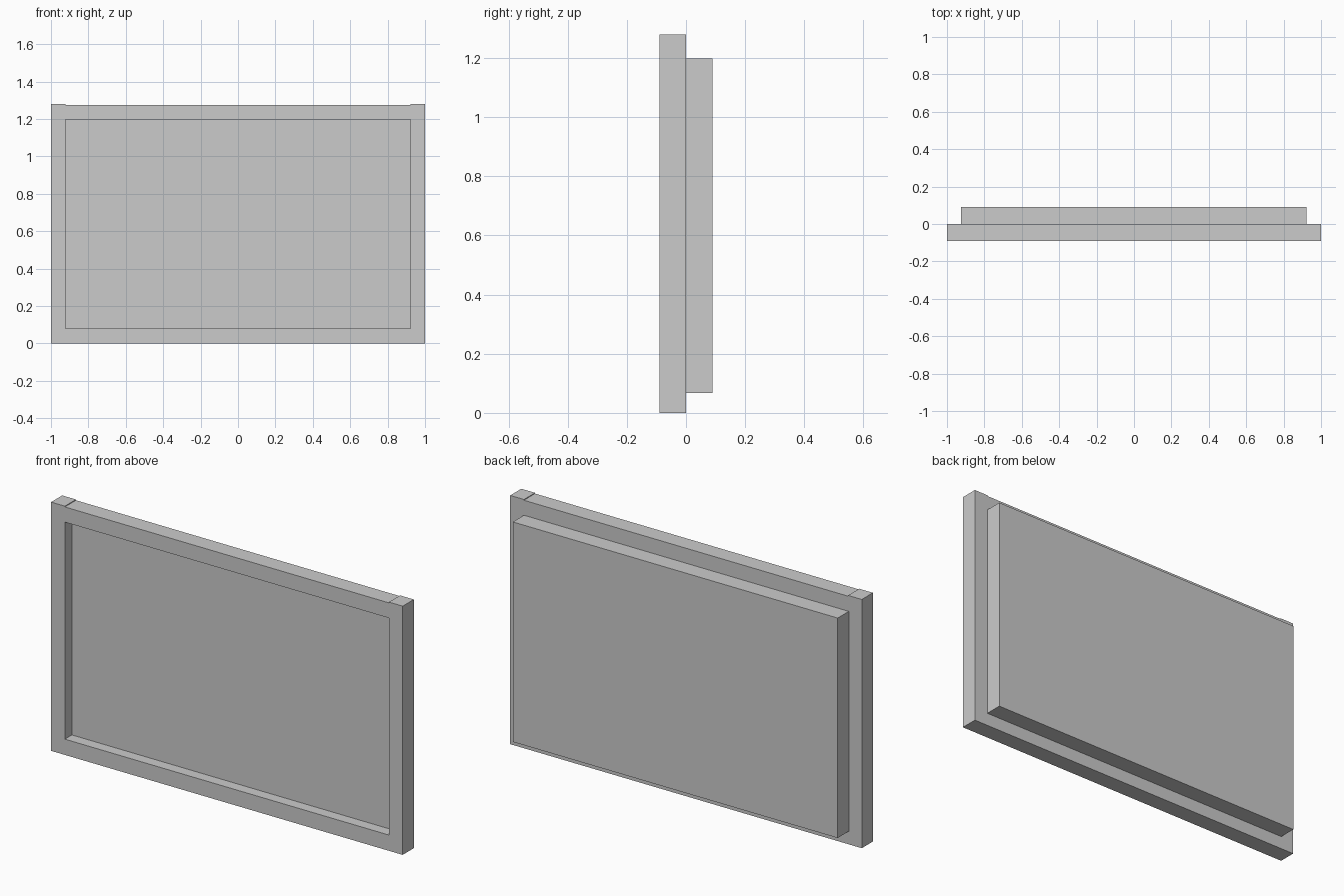
import bpy
import bmesh

if "Cube" in bpy.data.objects:
    bpy.data.objects.remove(bpy.data.objects["Cube"])


def box(name, x0, x1, y0, y1, z0, z1):
    """Add a flat-faced box spanning the given bounds."""
    bm = bmesh.new()
    bmesh.ops.create_cube(bm, size=1)
    for v in bm.verts:
        v.co.x = x1 if v.co.x > 0 else x0
        v.co.y = y1 if v.co.y > 0 else y0
        v.co.z = z1 if v.co.z > 0 else z0
    mesh = bpy.data.meshes.new(name)
    bm.to_mesh(mesh)
    bm.free()
    obj = bpy.data.objects.new(name, mesh)
    bpy.context.collection.objects.link(obj)
    return obj


FRONT, MID, BACK = -0.09, 0.0, 0.09
INNER = 0.922

# Side stiles, standing very slightly above the top rail
box("left_stile", -1, -INNER, FRONT, MID, 0, 1.279)
box("right_stile", INNER, 1, FRONT, MID, 0, 1.279)

# Rails between the stiles
box("bottom_rail", -INNER, INNER, FRONT, MID, 0, 0.081)
box("top_rail", -INNER, INNER, FRONT, MID, 1.197, 1.275)

# Recessed screen panel, with its body projecting behind the frame
box("screen_body", -0.926, INNER, -0.033, BACK, 0.067, 1.198)
